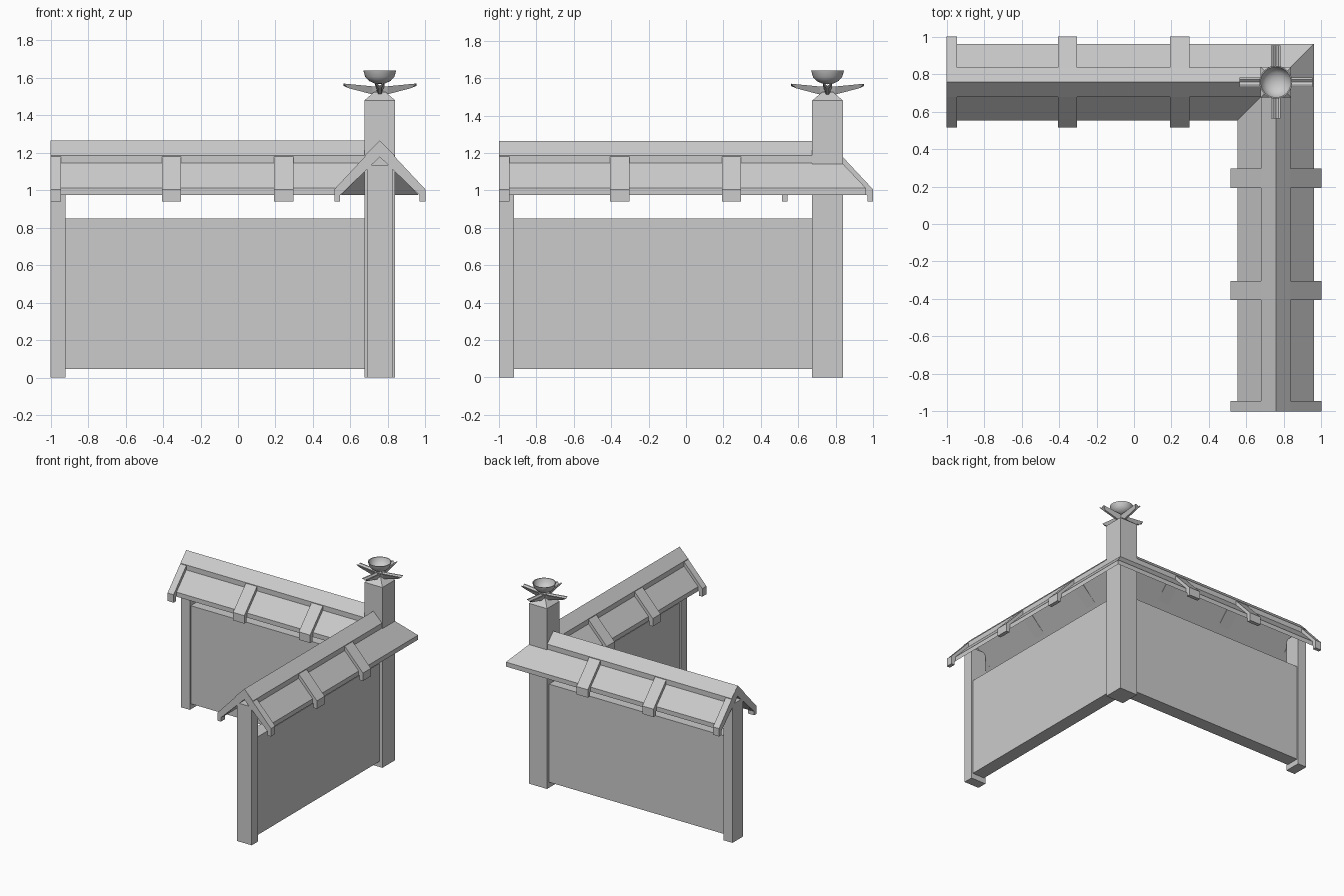
import bpy, bmesh
from math import pi
from mathutils import Matrix, Vector

if "Cube" in bpy.data.objects:
    bpy.data.objects.remove(bpy.data.objects["Cube"])

C = 0.757  # centre line of both wings, and the corner post


def finish(bm, name):
    bmesh.ops.recalc_face_normals(bm, faces=bm.faces)
    me = bpy.data.meshes.new(name)
    bm.to_mesh(me)
    bm.free()
    ob = bpy.data.objects.new(name, me)
    bpy.context.collection.objects.link(ob)
    return ob


def loft(name, rings, cap=True):
    """Join rings of equal point count, closing both ends."""
    bm = bmesh.new()
    vs = [[bm.verts.new(p) for p in r] for r in rings]
    n = len(vs[0])
    for a, b in zip(vs, vs[1:]):
        for i in range(n):
            j = (i + 1) % n
            bm.faces.new((a[i], a[j], b[j], b[i]))
    if cap:
        bm.faces.new(vs[0])
        bm.faces.new(vs[-1])
    return finish(bm, name)


def wing_prism(name, along_x, pts, s0, s1=None):
    """Extrude a (across, height) profile along a wing; s1=None mitres at the corner."""
    def place(s, t, z):
        return (s, C + t, z) if along_x else (C + t, s, z)
    return loft(name, [[place(s0, t, z) for t, z in pts],
                       [place(C + t if s1 is None else s1, t, z) for t, z in pts]])


def both(half):
    """Mirror a half profile about the centre line; first and last points lie on it."""
    return half + [(-t, z) for t, z in reversed(half[1:-1])]


def rect(h, z0, z1):
    return [(-h, z0), (h, z0), (h, z1), (-h, z1)]


rib = both([(0, 1.265), (0.243, 1.005), (0.243, 0.94), (0.213, 0.94),
            (0.213, 0.972), (0, 1.178)])
panel = both([(0, 1.228), (0.205, 1.012), (0.205, 0.975), (0, 1.186)])
ridge = both([(0, 1.265), (0.078, 1.187), (0.078, 1.135), (0, 1.21)])

# Two matching wings of wall and gabled roof
for along_x, side in ((True, "back"), (False, "side")):
    wing_prism(side + "_end_post", along_x, rect(0.068, 0, 1.135), -1, -0.92)
    wing_prism(side + "_wall", along_x, rect(0.055, 0.045, 0.85), -0.92, C - 0.08)
    wing_prism(side + "_roof_panel", along_x, panel, -0.98)
    wing_prism(side + "_ridge_strip", along_x, ridge, -0.999)
    for i, (a, b) in enumerate(((-1, -0.945), (-0.405, -0.303), (0.192, 0.295))):
        wing_prism(f"{side}_roof_rib_{i + 1}", along_x, rib, a, b)

# Corner post with tapered cap
loft("corner_post", [[(C + x * h, C + y * h, z) for x, y in ((-1, -1), (1, -1), (1, 1), (-1, 1))]
                     for h, z in ((0.082, 0), (0.082, 1.48), (0.03, 1.525))])

# Four keeled petals under the bowl
for i in range(4):
    rot = Matrix.Translation((C, C, 0)) @ Matrix.Rotation(i * pi / 2, 4, 'Z')
    rings = []
    for r, keel_r, w, top, keel in ((0.0, 0.0, 0.022, 1.552, 1.505),
                                    (0.04, 0.04, 0.024, 1.555, 1.512),
                                    (0.195, 0.17, 0.025, 1.57, 1.546)):
        pts = [(r, -w, top), (r, -w * 0.6, top), (r, 0, top - 0.012), (r, w * 0.6, top),
               (r, w, top), (keel_r, w * 0.35, keel), (keel_r, -w * 0.35, keel)]
        rings.append([rot @ Vector(p) for p in pts])
    loft(f"petal_{i + 1}", rings)

# Open bowl, turned from a thin profile
bm = bmesh.new()
outline = [(0, 1.567), (0.03, 1.571), (0.058, 1.584), (0.078, 1.606), (0.088, 1.64),
           (0.082, 1.64), (0.073, 1.61), (0.054, 1.59), (0.028, 1.578), (0, 1.575)]
vs = [bm.verts.new((C + r, C, z)) for r, z in outline]
edges = [bm.edges.new(e) for e in zip(vs, vs[1:])]
bmesh.ops.spin(bm, geom=vs + edges, cent=(C, C, 0), axis=(0, 0, 1), angle=2 * pi, steps=32)
bmesh.ops.remove_doubles(bm, verts=bm.verts, dist=0.0005)
bowl = finish(bm, "bowl")
bpy.context.view_layer.objects.active = bowl
bowl.select_set(True)
bpy.ops.object.shade_smooth_by_angle(angle=0.7)
